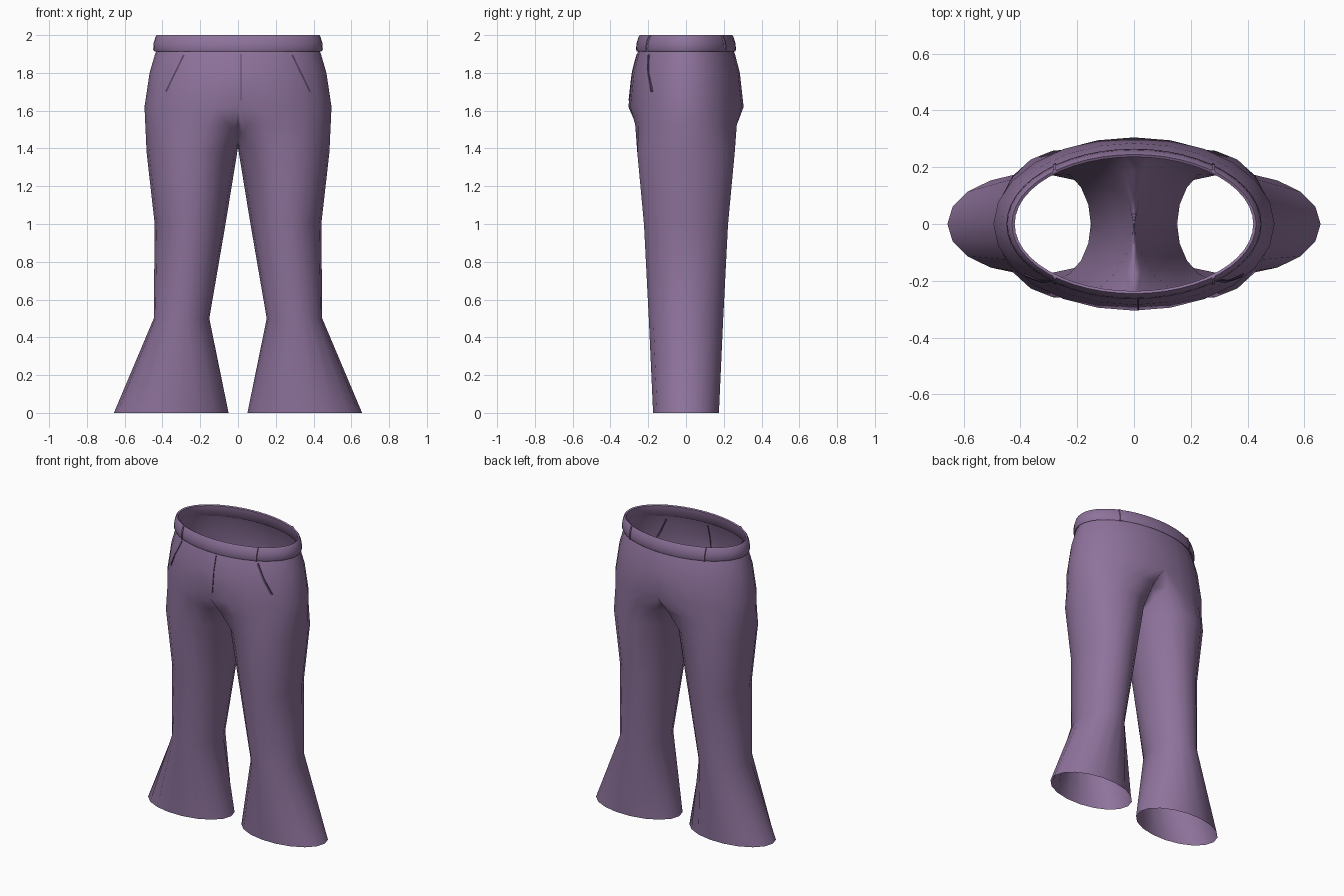
import bpy, bmesh, math
from mathutils import Vector

cube = bpy.data.objects.get("Cube")
if cube:
    bpy.data.objects.remove(cube)


def material(name, rgb):
    m = bpy.data.materials.new(name)
    m.use_nodes = True
    m.diffuse_color = (*rgb, 1)
    m.node_tree.nodes["Principled BSDF"].inputs["Base Color"].default_value = (*rgb, 1)
    return m


PURPLE = material("purple cloth", (0.27, 0.17, 0.33))
SEAM = material("dark seam", (0.10, 0.06, 0.13))


def finish(bm, name, mat, angle=60):
    bmesh.ops.recalc_face_normals(bm, faces=bm.faces)
    mesh = bpy.data.meshes.new(name)
    bm.to_mesh(mesh)
    bm.free()
    mesh.materials.append(mat)
    ob = bpy.data.objects.new(name, mesh)
    bpy.context.collection.objects.link(ob)
    bpy.ops.object.select_all(action='DESELECT')
    ob.select_set(True)
    bpy.context.view_layer.objects.active = ob
    bpy.ops.object.shade_smooth_by_angle(angle=math.radians(angle))
    return ob


def bridge(bm, lower, upper, closed):
    n = len(lower)
    for i in range(n if closed else n - 1):
        j = (i + 1) % n
        bm.faces.new((lower[i], lower[j], upper[j], upper[i]))


# Hip outline: (height, half width, half depth), top to bottom
HIPS = [(1.925, 0.43, 0.25), (1.89, 0.442, 0.262), (1.8, 0.468, 0.285), (1.62, 0.495, 0.305)]
# Leg outline: (height, inner x, outer x, half depth)
LEGS = [(1.38, 0.004, 0.484, 0.262), (1.0, 0.066, 0.441, 0.226),
        (0.5, 0.152, 0.446, 0.2), (0.0, 0.05, 0.657, 0.177)]
HALF = 13   # points on half of a hip ring
SEAT = 5    # points on the crotch seam


def hip_size(z):
    for (z1, a1, b1), (z0, a0, b0) in zip(HIPS, HIPS[1:]):
        if z >= z0:
            t = (z - z0) / (z1 - z0)
            return a0 + (a1 - a0) * t, b0 + (b1 - b0) * t
    return HIPS[-1][1:]


def hip_half(z, a, b):
    angles = [math.pi * (i / (HALF - 1) - 0.5) for i in range(HALF)]
    return [Vector((max(0, a * math.cos(t)) if 0 < i < HALF - 1 else 0, b * math.sin(t), z))
            for i, t in enumerate(angles)]


def leg_ring(z, inner, outer, depth):
    n = HALF + SEAT
    c, r = (inner + outer) / 2, (outer - inner) / 2
    angles = [2 * math.pi * (i - HALF // 2) / n for i in range(n)]
    return [Vector((c + r * math.cos(t), depth * math.sin(t), z)) for t in angles]


# Trousers: one half with an open waist and hem, mirrored
bm = bmesh.new()
rings = [[bm.verts.new(p) for p in hip_half(*h)] for h in HIPS]
for up, low in zip(rings, rings[1:]):
    bridge(bm, low, up, False)

# Crotch seam runs from the centre back, under, to the centre front
seat_pts = []
for i in range(SEAT):
    s = 1 - 2 * (i + 1) / (SEAT + 1)
    seat_pts.append(Vector((0, 0.27 * s, 1.4 + 0.3 * s * s)))
top_pts = [v.co.copy() for v in rings[-1]] + seat_pts
upper = rings[-1] + [bm.verts.new(p) for p in seat_pts]

# Thigh ring between hip and leg, drawn in a little at front and back
leg_pts = [leg_ring(*l) for l in LEGS]
thigh = []
for i, (p, q) in enumerate(zip(top_pts, leg_pts[0])):
    m = p.lerp(q, 0.4)
    m.x = max(m.x, 0.003)
    m.y *= 0.96
    thigh.append(m)
for pts in [thigh] + leg_pts:
    lower = [bm.verts.new(p) for p in pts]
    bridge(bm, lower, upper, True)
    upper = lower
trousers = finish(bm, "trousers", PURPLE)
mirror = trousers.modifiers.new("mirror", 'MIRROR')
mirror.merge_threshold = 0.0005

# Waistband: closed profile swept round the waist
BAND = [(1.912, 0.442, 0.26), (1.925, 0.449, 0.265), (1.96, 0.446, 0.261), (1.993, 0.436, 0.25),
        (2.0, 0.43, 0.245), (1.995, 0.42, 0.236), (1.925, 0.426, 0.242)]
SIDES = 48
bm = bmesh.new()
loops = [[bm.verts.new((a * math.cos(2 * math.pi * i / SIDES), b * math.sin(2 * math.pi * i / SIDES), z))
          for i in range(SIDES)] for z, a, b in BAND]
for k, loop in enumerate(loops):
    bridge(bm, loop, loops[(k + 1) % len(loops)], True)
finish(bm, "waistband", PURPLE)


# Belt loops: slim straps over the band, front and back on both sides
def belt_loop(name, x, side):
    bm = bmesh.new()
    rows = []
    for z, a, b in BAND[:5]:
        row = []
        for dx, lift in ((-0.006, -0.004), (-0.006, 0.006), (0.006, 0.006), (0.006, -0.004)):
            y = b * math.sqrt(1 - ((x + dx) / a) ** 2) + lift
            row.append(bm.verts.new((x + dx, side * y, z)))
        rows.append(row)
    for low, up in zip(rows, rows[1:]):
        bridge(bm, low, up, True)
    bm.faces.new(rows[0])
    bm.faces.new(rows[-1])
    finish(bm, name, PURPLE, 30)


for x, hand in ((0.28, "left"), (-0.28, "right")):
    belt_loop("front_belt_loop_" + hand, x, -1)
    belt_loop("back_belt_loop_" + hand, x, 1)


# Pocket and fly slits: thin strips lying on the front of the hips
def slit(name, start, end, width):
    bm = bmesh.new()
    rows = []
    d = (Vector(end) - Vector(start)).normalized()
    side = Vector((-d.y, d.x)) * width / 2
    steps = 8
    for i in range(steps + 1):
        p = Vector(start).lerp(Vector(end), i / steps)
        row = []
        for s, lift in ((-1, -0.005), (-1, 0.003), (1, 0.003), (1, -0.005)):
            q = p + side * s
            a, b = hip_size(q.y)
            row.append(bm.verts.new((q.x, -b * math.sqrt(1 - (q.x / a) ** 2) - lift, q.y)))
        rows.append(row)
    for low, up in zip(rows, rows[1:]):
        bridge(bm, low, up, True)
    bm.faces.new(rows[0])
    bm.faces.new(rows[-1])
    finish(bm, name, SEAM, 30)


for s, hand in ((1, "left"), (-1, "right")):
    slit("pocket_" + hand, (0.287 * s, 1.895), (0.382 * s, 1.7), 0.009)
slit("fly", (0.015, 1.9), (0.015, 1.655), 0.006)
